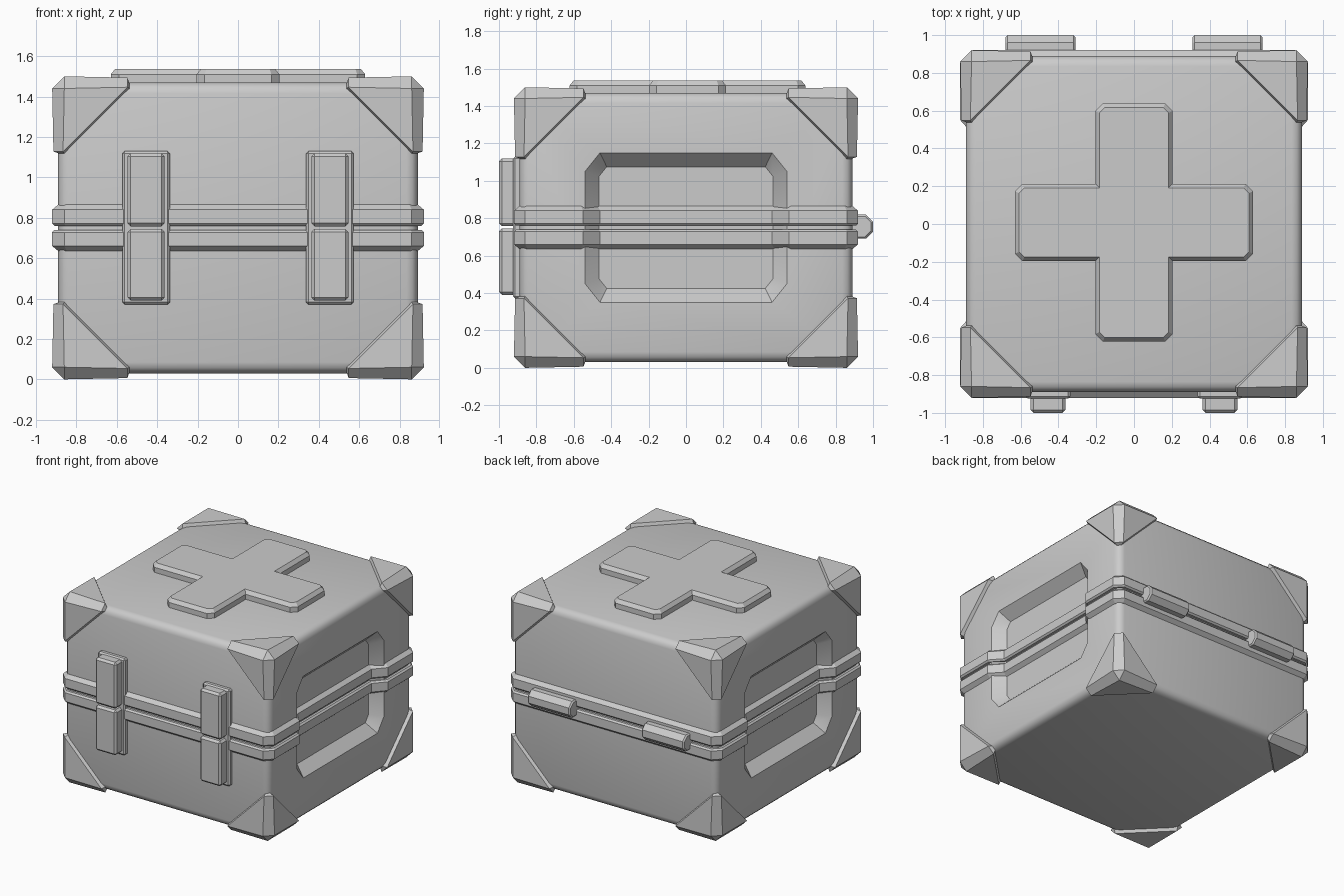
import bpy
import bmesh
import math
from mathutils import Matrix, Vector

cube = bpy.data.objects.get("Cube")
if cube:
    bpy.data.objects.remove(cube, do_unlink=True)

MID = 0.75          # height of the lid seam

grey = bpy.data.materials.new("plain_grey")
grey.use_nodes = True
colour = (0.6, 0.6, 0.6, 1)
grey.diffuse_color = colour
grey.node_tree.nodes["Principled BSDF"].inputs["Base Color"].default_value = colour


def add(name, bm, location=(0, 0, 0)):
    """Turn a bmesh into an object with sharp-edged smooth shading."""
    bmesh.ops.recalc_face_normals(bm, faces=bm.faces[:])
    mesh = bpy.data.meshes.new(name)
    bm.to_mesh(mesh)
    bm.free()
    mesh.materials.append(grey)
    obj = bpy.data.objects.new(name, mesh)
    obj.location = location
    bpy.context.collection.objects.link(obj)
    return obj


def activate(obj):
    bpy.ops.object.select_all(action='DESELECT')
    obj.select_set(True)
    bpy.context.view_layer.objects.active = obj


def box_mesh(low, high, bevel=0.0, segments=1):
    low, high = Vector(low), Vector(high)
    bm = bmesh.new()
    bmesh.ops.create_cube(bm, size=1)
    for v in bm.verts:
        v.co = (low + high) / 2 + v.co * (high - low)
    if bevel:
        bmesh.ops.bevel(bm, geom=bm.edges[:], offset=bevel, segments=segments,
                        profile=0.5, affect='EDGES')
    return bm


def four_way(quarter):
    """Mirror a first-quadrant outline into a full counter-clockwise loop."""
    half = quarter + [(-x, y) for x, y in reversed(quarter)]
    return [Vector(p) for p in half + [(-x, -y) for x, y in half]]


def inset(loop, amount):
    result = []
    for i, p in enumerate(loop):
        a = (p - loop[i - 1]).normalized()
        b = (loop[(i + 1) % len(loop)] - p).normalized()
        na, nb = Vector((-a.y, a.x)), Vector((-b.y, b.x))
        result.append(p + (na + nb) * amount / (1 + na.dot(nb)))
    return result


def loft(loop, levels, ring=False):
    """Skin inset copies of a loop; each level is (inset, height)."""
    bm = bmesh.new()
    rows = [[bm.verts.new((p.x, p.y, h)) for p in inset(loop, d)] for d, h in levels]
    pairs = list(zip(rows, rows[1:]))
    if ring:
        pairs.append((rows[-1], rows[0]))
    else:
        bm.faces.new(rows[0])
        bm.faces.new(rows[-1])
    n = len(loop)
    for low, high in pairs:
        for i in range(n):
            j = (i + 1) % n
            bm.faces.new((low[i], low[j], high[j], high[i]))
    return bm


# Main case with a sunken panel on each side
body = add("case_body", box_mesh((-0.89, -0.89, 0.03), (0.89, 0.89, 1.47), 0.055, 3))
panel = four_way([(0.54, 0.30), (0.46, 0.40)])
for side in (-1, 1):
    bm = loft(panel, [(-0.056, 0.95), (0.075, 0.81)])
    bm.transform(Matrix(((0, 0, side, 0), (1, 0, 0, 0), (0, 1, 0, MID), (0, 0, 0, 1))))
    cutter = add("panel_cutter", bm)
    cutter.hide_render = True
    cut = body.modifiers.new("panel_cut", 'BOOLEAN')
    cut.operation = 'DIFFERENCE'
    cut.object = cutter
    activate(body)
    bpy.ops.object.modifier_apply(modifier=cut.name)
    bpy.data.objects.remove(cutter, do_unlink=True)
activate(body)
bpy.ops.object.shade_smooth_by_angle(angle=math.radians(30))

# Rim bands that follow the sunken panels
rim = four_way([(0.84, 0.46), (0.92, 0.55), (0.92, 0.86), (0.86, 0.92)])
for name, sign in (("lid_band", 1), ("base_band", -1)):
    levels = [(0.05, 0.01), (0.012, 0.01), (0, 0.022), (0, 0.09), (0.03, 0.115), (0.05, 0.115)]
    add(name, loft(rim, [(d, MID + sign * h) for d, h in levels], ring=True))

# Corner guards: one chamfered corner, trimmed diagonally and mirrored
outer = Vector((0.92, 0.92, 0.75))
bm = box_mesh(outer - Vector((0.6, 0.6, 0.6)), outer, 0.06)
trim = bmesh.ops.bisect_plane(bm, geom=bm.verts[:] + bm.edges[:] + bm.faces[:],
                              plane_co=outer - Vector((0.16, 0.16, 0.16)),
                              plane_no=(1, 1, 1), clear_inner=True)
rim_edges = [e for e in trim['geom_cut'] if isinstance(e, bmesh.types.BMEdge)]
bmesh.ops.contextual_create(bm, geom=rim_edges)
rim_edges = [e for e in bm.edges
             if all(abs(sum(outer - v.co) - 0.48) < 0.001 for v in e.verts)]
bmesh.ops.bevel(bm, geom=rim_edges, offset=0.045, segments=1, affect='EDGES')
guards = add("corner_guards", bm, (0, 0, MID))
mirror = guards.modifiers.new("mirror", 'MIRROR')
mirror.use_axis = (True, True, True)
mirror.use_clip = False
mirror.use_mirror_merge = False

# Raised cross on the lid
cross = four_way([(0.63, 0.165), (0.59, 0.205), (0.205, 0.205), (0.205, 0.59), (0.165, 0.63)])
add("lid_cross", loft(cross, [(0, 1.45), (0, 1.51), (0.022, 1.537)]), (0, 0.008, 0))

# Front latches on backing plates, and rear hinges
for side, label in ((1, "left"), (-1, "right")):
    x = side * 0.455
    add(label + "_latch_plate",
        box_mesh((x - 0.118, -0.925, 0.37), (x + 0.118, -0.86, 1.13), 0.012))
    for part, low, high in (("upper", 0.757, 1.12), ("lower", 0.39, 0.745)):
        add(label + "_latch_" + part,
            box_mesh((x - 0.092, -1, low), (x + 0.092, -0.9, high), 0.016))

    bm = bmesh.new()
    bmesh.ops.create_cone(bm, cap_ends=True, segments=8, radius1=0.07, radius2=0.07, depth=0.37)
    caps = [e for e in bm.edges if abs(e.verts[0].co.z - e.verts[1].co.z) < 0.01]
    bmesh.ops.bevel(bm, geom=caps, offset=0.01, segments=1, affect='EDGES')
    bm.transform(Matrix.Rotation(math.pi / 2, 4, 'Y') @ Matrix.Rotation(math.pi / 8, 4, 'Z'))
    add(label + "_hinge", bm, (side * 0.495, 0.935, 0.755))
